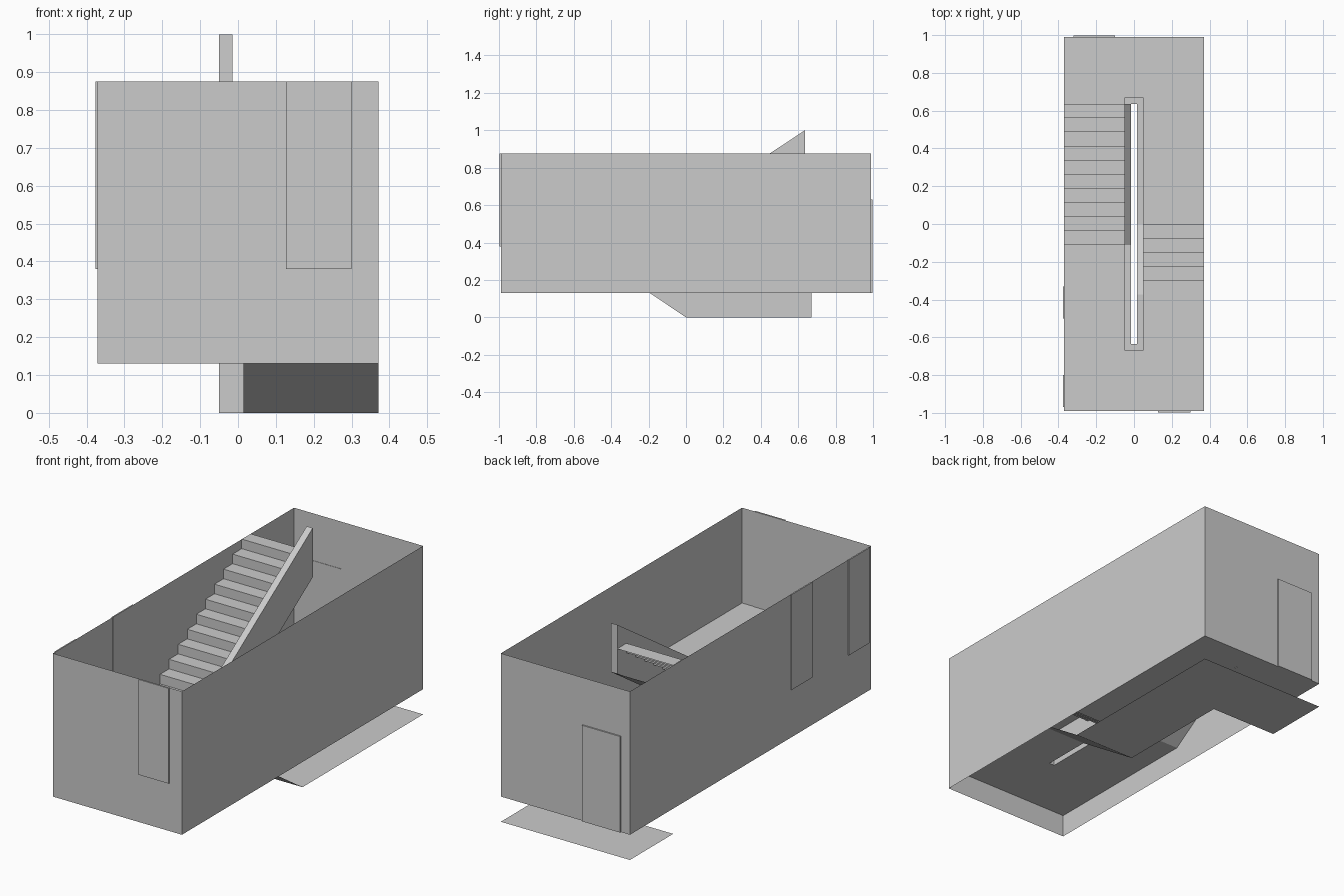
import bpy, bmesh

cube = bpy.data.objects.get("Cube")
if cube:
    bpy.data.objects.remove(cube, do_unlink=True)

grey = bpy.data.materials.new("plain grey")
grey.use_nodes = True
grey.diffuse_color = (0.6, 0.6, 0.6, 1)
grey.node_tree.nodes["Principled BSDF"].inputs["Base Color"].default_value = (0.6, 0.6, 0.6, 1)

# Main dimensions
W, L = 0.371, 0.99            # half width and half length of the shaft
LOW, MID, TOP = 0.131, 0.38, 0.875   # back landing, front landing, wall top
SLAB, RAIL = 0.13, 0.125      # slab depth and parapet height
OUT, GAP = 0.05, 0.015        # parapet outer and inner half width
END, INNER = 0.67, 0.635      # parapet outer and inner half length
RUN = 0.0745
RISE = (TOP - LOW) / 15
LEFT_START = -0.11            # foot of the upper flight
RIGHT_TOP = -4 * RUN          # head of the lower flight


def finish(name, bm):
    mesh = bpy.data.meshes.new(name)
    bm.to_mesh(mesh)
    bm.free()
    mesh.materials.append(grey)
    obj = bpy.data.objects.new(name, mesh)
    bpy.context.collection.objects.link(obj)
    return obj


def strip(name, profile, x0, x1):
    """Open sheet: a (y, z) profile swept across x."""
    bm = bmesh.new()
    rows = [[bm.verts.new((x, y, z)) for x in (x0, x1)] for y, z in profile]
    for a, b in zip(rows, rows[1:]):
        bm.faces.new((a[0], a[1], b[1], b[0]))
    return finish(name, bm)


def prism(name, profile, x0, x1):
    """Solid: a closed (y, z) profile extruded along x."""
    bm = bmesh.new()
    face = bm.faces.new([bm.verts.new((x0, y, z)) for y, z in profile])
    new = bmesh.ops.extrude_face_region(bm, geom=[face])["geom"]
    verts = [v for v in new if isinstance(v, bmesh.types.BMVert)]
    bmesh.ops.translate(bm, verts=verts, vec=(x1 - x0, 0, 0))
    bmesh.ops.recalc_face_normals(bm, faces=bm.faces)
    return finish(name, bm)


def box(name, x, y, z, open_ends=False):
    bm = bmesh.new()
    bmesh.ops.create_cube(bm, size=1)
    for v in bm.verts:
        v.co = [r[0] if c < 0 else r[1] for c, r in zip(v.co, (x, y, z))]
    if open_ends:
        caps = [f for f in bm.faces if abs(f.normal.z) > 0.5]
        bmesh.ops.delete(bm, geom=caps, context="FACES_ONLY")
    return finish(name, bm)


# Thin outer walls, open above and below
box("outer_walls", (-W, W), (-L, L), (LOW, TOP), open_ends=True)

# Upper flight with its share of the front landing
steps = [(-L, MID)]
for i in range(10):
    y = LEFT_START + i * RUN
    steps += [(y, MID + i * RISE), (y, MID + (i + 1) * RISE)]
steps.append((INNER, TOP))
strip("upper_flight_treads", steps, -W, -OUT)
strip("upper_flight_soffit",
      [(INNER, TOP - SLAB), (LEFT_START, MID - SLAB), (-L, MID - SLAB)], -W, -OUT)

# Lower flight with its share of both landings
steps = [(-L, MID)]
for i in range(5):
    y = RIGHT_TOP + i * RUN
    steps += [(y, MID - i * RISE), (y, MID - (i + 1) * RISE)]
steps.append((L, LOW))
strip("lower_flight_treads", steps, OUT, W)
strip("lower_flight_soffit",
      [(L, 0), (0, 0), (RIGHT_TOP - RUN, MID - SLAB), (-L, MID - SLAB)], OUT, W)

# Remaining landing pieces: centre front, centre back, left back
for name, y0, y1, top, x0, x1 in (
        ("front_landing_centre", -L, -END, MID, -OUT, OUT),
        ("back_landing_centre", END, L, LOW, -OUT, OUT),
        ("back_landing_side", INNER, L, LOW, -W, -OUT)):
    bottom = MID - SLAB if top == MID else 0
    strip(name + "_top", [(y0, top), (y1, top)], x0, x1)
    strip(name + "_underside", [(y1, bottom), (y0, bottom)], x0, x1)

# Solid parapet around the narrow well
prism("upper_flight_parapet",
      [(-END, MID - SLAB), (LEFT_START, MID - SLAB), (INNER, TOP - SLAB),
       (INNER, TOP + RAIL), (LEFT_START, MID + RAIL), (-END, MID + RAIL)], -OUT, -GAP)
prism("lower_flight_parapet",
      [(-END, MID - SLAB), (RIGHT_TOP - RUN, MID - SLAB), (0, 0), (END, 0),
       (END, LOW + RAIL), (0, LOW + RAIL),
       (RIGHT_TOP - RUN, MID + RAIL), (-END, MID + RAIL)], GAP, OUT)
box("front_parapet_end", (-GAP, GAP), (-END, -INNER), (MID - SLAB, MID + RAIL))
box("back_parapet_end", (-OUT, GAP), (INNER, END), (0, LOW + RAIL))

# Door and window panels, just proud of the walls
PROUD, BACK = 0.007, 0.002
box("front_door", (0.127, 0.3), (-L - PROUD, -L + BACK), (MID, TOP))
for name, x0, x1 in (("back_door_outer_leaf", -0.32, -0.21), ("back_door_inner_leaf", -0.21, -0.1)):
    box(name, (x0, x1), (L - BACK, L + PROUD), (LOW, 0.63))
for name, y0, y1 in (("side_panel_front", -0.97, -0.8), ("side_panel_rear", -0.5, -0.33)):
    box(name, (-W - 0.005, -W + BACK), (y0, y1), (MID, TOP))
